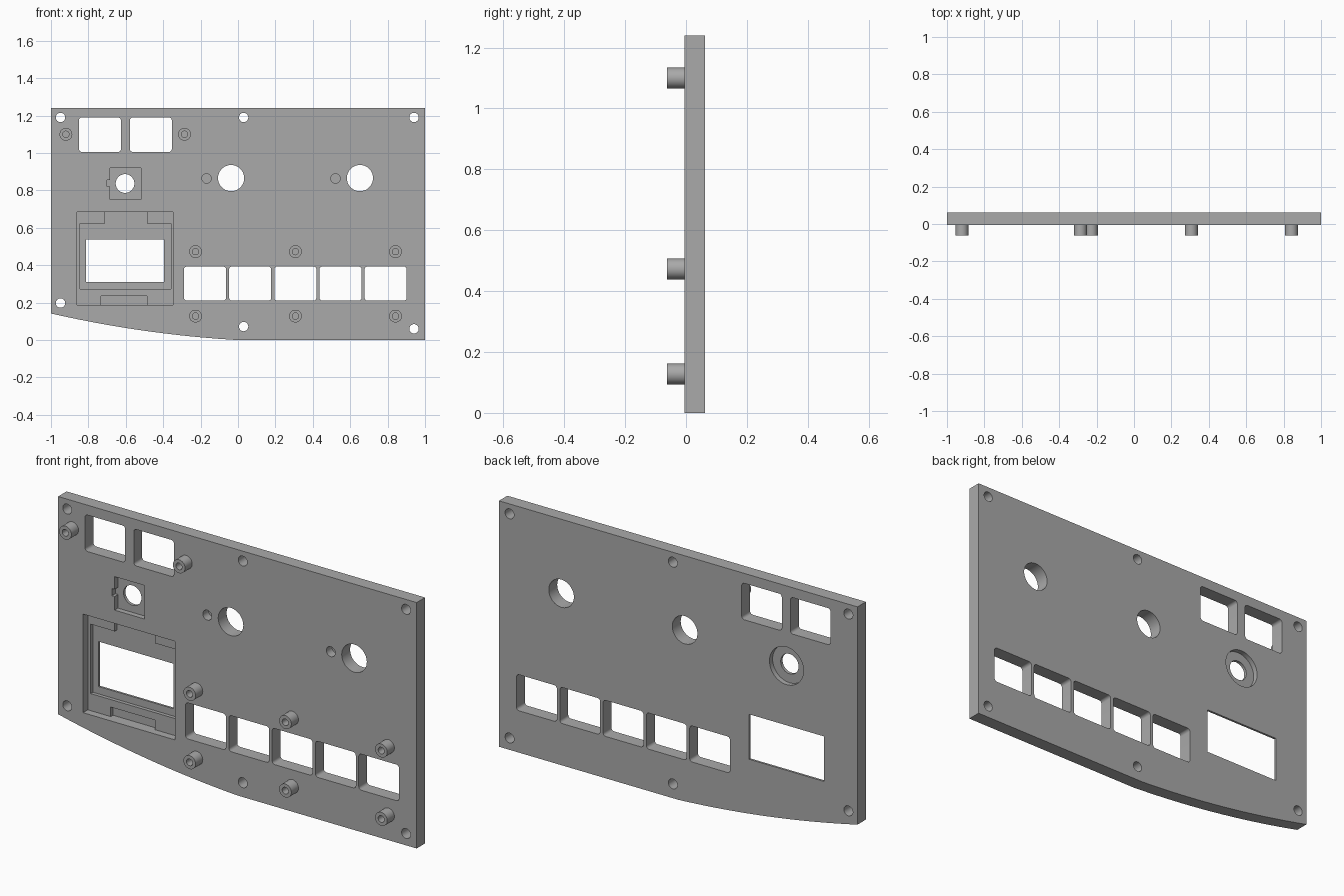
import bpy
import bmesh
from math import sin, cos, pi, radians
from mathutils import Vector

cube = bpy.data.objects.get("Cube")
if cube:
    bpy.data.objects.remove(cube, do_unlink=True)

FRONT, BACK, TIP = -0.005, 0.062, -0.062
OVER = 0.02  # how far cutters reach past a face

grey = bpy.data.materials.new("plain grey")
grey.use_nodes = True
grey.diffuse_color = (0.4, 0.4, 0.4, 1)
grey.node_tree.nodes["Principled BSDF"].inputs["Base Color"].default_value = (0.4, 0.4, 0.4, 1)


def circle(x, z, r, n=48):
    return [(x + r * cos(2 * pi * i / n), z + r * sin(2 * pi * i / n)) for i in range(n)]


def rect(x0, x1, z0, z1, r=0.0):
    if r == 0:
        return [(x0, z0), (x1, z0), (x1, z1), (x0, z1)]
    corners = [(x1 - r, z1 - r), (x0 + r, z1 - r), (x0 + r, z0 + r), (x1 - r, z0 + r)]
    return [(cx + r * cos((q + i / 5) * pi / 2), cz + r * sin((q + i / 5) * pi / 2))
            for q, (cx, cz) in enumerate(corners) for i in range(6)]


def finish(name, bm):
    bmesh.ops.recalc_face_normals(bm, faces=bm.faces)
    mesh = bpy.data.meshes.new(name)
    bm.to_mesh(mesh)
    bm.free()
    mesh.materials.append(grey)
    obj = bpy.data.objects.new(name, mesh)
    bpy.context.collection.objects.link(obj)
    return obj


def prisms(name, outlines, y0, y1):
    """Extrude x-z outlines from y0 to y1 as one object."""
    bm = bmesh.new()
    for pts in outlines:
        face = bm.faces.new([bm.verts.new((x, y0, z)) for x, z in pts])
        out = bmesh.ops.extrude_face_region(bm, geom=[face])
        moved = [v for v in out["geom"] if isinstance(v, bmesh.types.BMVert)]
        bmesh.ops.translate(bm, verts=moved, vec=(0, y1 - y0, 0))
    return finish(name, bm)


def activate(obj):
    bpy.ops.object.select_all(action='DESELECT')
    obj.select_set(True)
    bpy.context.view_layer.objects.active = obj


def cut(target, outlines, y0, y1):
    cutter = prisms("cutter", outlines, y0, y1)
    cutter.hide_render = True
    mod = target.modifiers.new("cut", 'BOOLEAN')
    mod.operation = 'DIFFERENCE'
    mod.solver = 'EXACT'
    mod.object = cutter
    activate(target)
    bpy.ops.object.modifier_apply(modifier=mod.name)
    bpy.data.objects.remove(cutter, do_unlink=True)


def pocket(outlines, depth):
    cut(panel, outlines, FRONT - OVER, FRONT + depth)


# Panel with a curved lower left edge
N = 20
curve = [(-i / N, 0.142 * (0.4 * i / N + 0.6 * (i / N) ** 2)) for i in range(N + 1)]
panel = prisms("panel", [[(1, 1.24), (1, 0)] + curve + [(-1, 1.24)]], FRONT, BACK)

# Through openings: screw holes, knob holes, button windows
screws = [(-0.949, 1.19), (0.03, 1.19), (0.941, 1.19), (-0.949, 0.198), (0.03, 0.072), (0.941, 0.06)]
through = [circle(x, z, 0.025, 32) for x, z in screws]
through += [circle(x, 0.866, 0.07) for x in (-0.037, 0.652)]
through += [rect(x, x + 0.224, 1.006, 1.19, 0.015) for x in (-0.85, -0.578)]
through += [rect(x, x + 0.225, 0.211, 0.393, 0.015)
            for x in [-0.289 + 0.2415 * i for i in range(5)]]
cut(panel, through, FRONT - OVER, BACK + OVER)

# Blind locating holes beside the knob holes
pocket([circle(x, 0.864, 0.025, 32) for x in (-0.168, 0.521)], 0.045)

# Small square socket with key notch, round hole and rear counterbore
pocket([rect(-0.685, -0.519, 0.751, 0.92)], 0.027)
pocket([rect(-0.7, -0.68, 0.82, 0.856)], 0.027)
cut(panel, [circle(-0.604, 0.837, 0.095)], BACK - 0.025, BACK + OVER)
cut(panel, [circle(-0.604, 0.837, 0.05)], FRONT - OVER, BACK + OVER)

# Stepped display recess with clearance pockets and window
pocket([rect(-0.861, -0.348, 0.187, 0.684)], 0.038)
pocket([rect(-0.845, -0.358, 0.273, 0.623), rect(-0.733, -0.487, 0.187, 0.235)], 0.056)
pocket([rect(-0.711, -0.487, 0.61, 0.684)], 0.056)
cut(panel, [rect(-0.813, -0.396, 0.31, 0.537)], FRONT - OVER, BACK + OVER)

# Hollow standoffs on the front
profile = [(0, -0.008), (0.017, -0.008), (0.017, TIP), (0.034, TIP), (0.034, FRONT + 0.003)]
spots = [(-0.92, 1.1), (-0.286, 1.1)]
spots += [(x, z) for x in (-0.227, 0.307, 0.842) for z in (0.473, 0.128)]
parts = [panel]
for i, (x, z) in enumerate(spots):
    bm = bmesh.new()
    vs = [bm.verts.new((r, y, 0)) for r, y in profile]
    es = [bm.edges.new(pair) for pair in zip(vs, vs[1:])]
    bmesh.ops.spin(bm, geom=vs + es, cent=(0, 0, 0), axis=(0, 1, 0),
                   angle=2 * pi, steps=32)
    bmesh.ops.remove_doubles(bm, verts=bm.verts, dist=0.0001)
    ends = [e for e in bm.edges if e.is_boundary]
    bmesh.ops.holes_fill(bm, edges=ends, sides=0)
    bmesh.ops.translate(bm, verts=bm.verts, vec=Vector((x, 0, z)))
    parts.append(finish(f"standoff_{i + 1}", bm))

# Round walls smooth, edges crisp
for obj in parts:
    activate(obj)
    bpy.ops.object.shade_smooth_by_angle(angle=radians(30))
